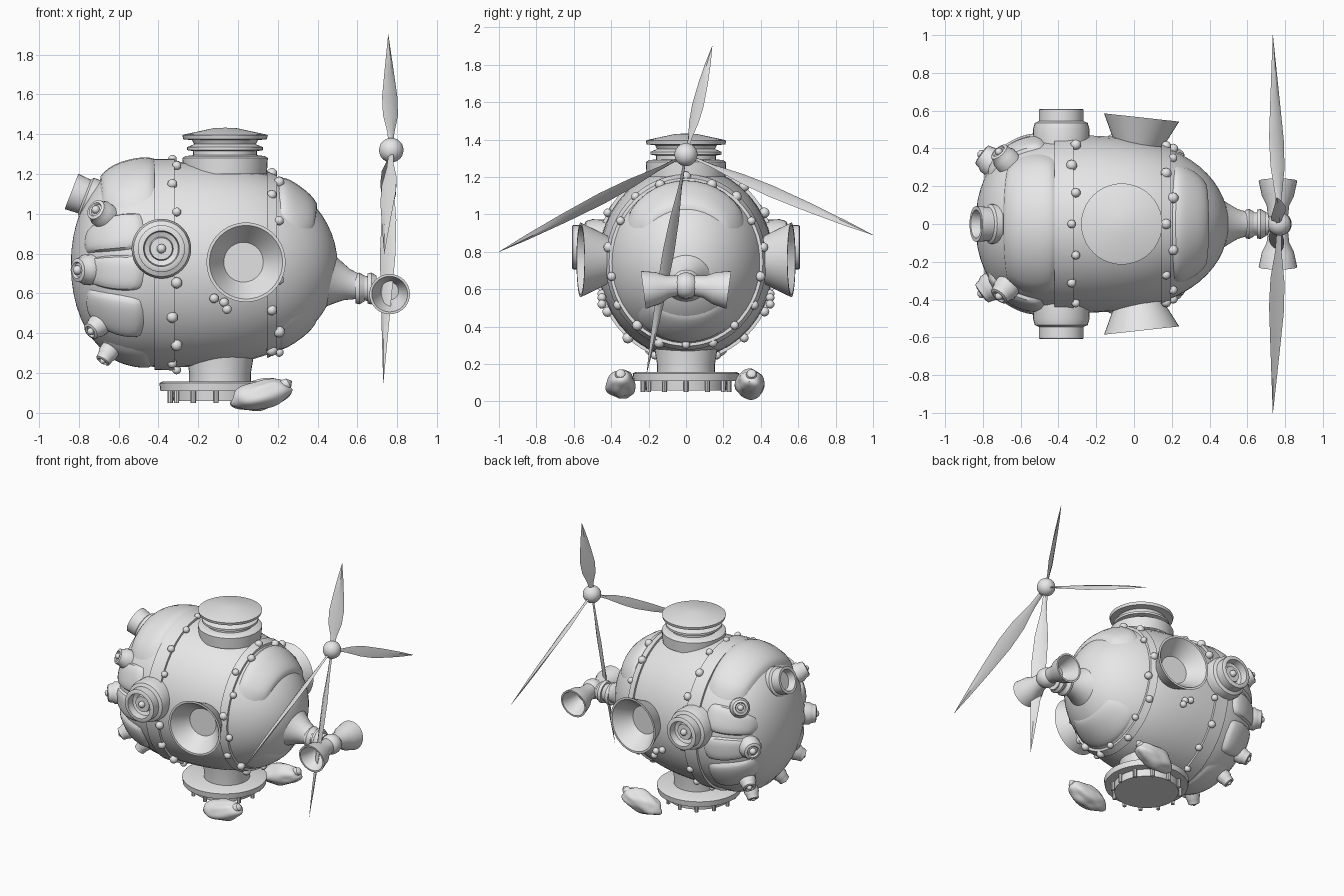
import bpy, bmesh, math, random
from mathutils import Vector, noise

random.seed(4)
old_cube = bpy.data.objects.get("Cube")
if old_cube:
    bpy.data.objects.remove(old_cube, do_unlink=True)

metal = bpy.data.materials.new("plain_grey")
metal.use_nodes = True
GREY = (0.8, 0.8, 0.8, 1)
metal.diffuse_color = GREY
metal.node_tree.nodes["Principled BSDF"].inputs["Base Color"].default_value = GREY
parts = []


def finish(name, bm):
    """Turn a bmesh into a named, coloured object."""
    bmesh.ops.remove_doubles(bm, verts=bm.verts, dist=0.0005)
    bmesh.ops.recalc_face_normals(bm, faces=bm.faces)
    mesh = bpy.data.meshes.new(name)
    bm.to_mesh(mesh)
    bm.free()
    mesh.materials.append(metal)
    obj = bpy.data.objects.new(name, mesh)
    bpy.context.collection.objects.link(obj)
    parts.append(obj)
    return obj


def loft(name, rows, closed=True, caps=False):
    """Skin a list of point rows."""
    bm = bmesh.new()
    rings = [[bm.verts.new(p) for p in row] for row in rows]
    count = len(rings[0])
    for low, high in zip(rings, rings[1:]):
        for i in range(count if closed else count - 1):
            j = (i + 1) % count
            bm.faces.new((low[i], low[j], high[j], high[i]))
    if caps:
        bm.faces.new(rings[0])
        bm.faces.new(rings[-1])
    return finish(name, bm)


def lathe(name, profile, origin, axis=(0, 0, 1), sides=32):
    """Revolve (radius, height) pairs about an axis."""
    turn = Vector(axis).to_track_quat('Z', 'Y')
    rows = []
    for radius, height in profile:
        ring = [Vector((radius * math.cos(a), radius * math.sin(a), height))
                for a in (math.tau * i / sides for i in range(sides))]
        rows.append([Vector(origin) + turn @ p for p in ring])
    return loft(name, rows)


def ball(name, centre, radius, detail=2):
    bm = bmesh.new()
    bmesh.ops.create_icosphere(bm, subdivisions=detail, radius=radius)
    bmesh.ops.translate(bm, verts=bm.verts, vec=Vector(centre))
    return finish(name, bm)


# Hull shape: rounded rear, long tapering front
MID_X, MID_Z, REAR, FRONT = -0.35, 0.745, 0.49, 0.85


def hull(x, degrees, lift=0.0):
    """Point on the hull; 0 is the front side, 90 the top."""
    u, power = ((MID_X - x) / REAR, 3) if x < MID_X else ((x - MID_X) / FRONT, 2.76)
    size = math.sqrt(max(0.0, 1 - u ** power))
    a = math.radians(degrees)
    return Vector((x, -(0.47 * size + lift) * math.cos(a),
                   MID_Z + (0.515 * size + lift) * math.sin(a)))


def hull_normal(x, degrees):
    along = hull(x + 0.01, degrees) - hull(x - 0.01, degrees)
    around = hull(x, degrees + 2) - hull(x, degrees - 2)
    n = along.cross(around).normalized()
    outward = hull(x, degrees) - Vector((MID_X, 0, MID_Z))
    return n if n.dot(outward) > 0 else -n


stations = [MID_X - REAR * math.sin(math.pi / 2 * (1 - i / 14)) for i in range(14)]
stations += [MID_X + FRONT * math.sin(math.pi / 2 * i / 18) for i in range(19)]
loft("hull", [[hull(x, a) for a in range(0, 360, 8)] for x in stations])


def pad(name, x0, x1, a0, a1, height):
    """Puffed plate that follows the hull."""
    n = 14
    rows = []
    for i in range(n + 1):
        u = 2 * i / n - 1
        row = []
        for j in range(n + 1):
            v = 2 * j / n - 1
            # squeeze the square grid into a rounded outline
            su, sv = u * math.sqrt(1 - v * v / 4), v * math.sqrt(1 - u * u / 4)
            x = (x0 + x1 + su * (x1 - x0)) / 2
            a = (a0 + a1 + sv * (a1 - a0)) / 2
            puff = height * ((1 - u ** 4) * (1 - v ** 4)) ** 0.5 - 0.006
            row.append(hull(x, a) + hull_normal(x, a) * puff)
        rows.append(row)
    return loft(name, rows, closed=False)


pad("rear_top_pad", -0.7, -0.4, 34, 146, 0.035)
pad("front_top_pad", 0.2, 0.4, 28, 152, 0.03)
pad("front_lower_pad", 0.2, 0.4, -140, -40, 0.015)
pad("rear_bottom_pad", -0.7, -0.43, -125, -55, 0.015)
for side, flip in (("right", False), ("left", True)):
    for label, x0, a0, a1 in (("upper", -0.78, 8, 32), ("middle", -0.8, -16, 6),
                              ("lower", -0.77, -48, -18)):
        lo, hi = (180 - a1, 180 - a0) if flip else (a0, a1)
        pad(f"{side}_{label}_pad", x0, -0.47, lo, hi, 0.03)

# Riveted bands around the hull
for label, x0, x1 in (("rear", -0.42, -0.32), ("front", 0.145, 0.195)):
    edge = [(x0, -0.02), (x0, 0.016), (x1, 0.016), (x1, -0.02)]
    loft(label + "_band", [[hull(x, a, lift) for a in range(0, 360, 6)] for x, lift in edge])
    for i in range(18):
        x = x1 + 0.012 if i % 2 else (x0 + x1) / 2
        if label == "rear" and i % 2 == 0:
            x = x1 - 0.01
        a = i * 20 + 10
        ball(f"{label}_rivet_{i + 1}", hull(x, a, 0.014), random.uniform(0.022, 0.03))

# Top hatch
lathe("top_hatch", [(0.21, -0.06), (0.215, 0.02), (0.2, 0.03), (0.16, 0.035), (0.16, 0.055),
                    (0.19, 0.06), (0.19, 0.075), (0.155, 0.09), (0.165, 0.11), (0.21, 0.115),
                    (0.215, 0.135), (0.2, 0.14), (0.06, 0.17), (0, 0.173)], (-0.065, 0, 1.26), sides=40)

# Bottom stem, flange and studded base
BASE_X = -0.11
lathe("bottom_stem", [(0.155, 0.12), (0.155, 0.2), (0.175, 0.32)], (-0.09, 0, 0))
lathe("base_flange", [(0, 0.11), (0.28, 0.11), (0.285, 0.15), (0.27, 0.157), (0, 0.157)],
      (BASE_X, 0, 0), sides=40)
lathe("base_plate", [(0, 0.06), (0.215, 0.06), (0.22, 0.11)], (BASE_X, 0, 0), sides=40)
for i in range(12):
    a = math.tau * i / 12
    spot = (BASE_X + 0.23 * math.cos(a), 0.23 * math.sin(a), 0.05)
    lathe(f"base_stud_{i + 1}", [(0, 0), (0.013, 0), (0.013, 0.07)], spot, sides=8)

# Side trumpets, portholes, brackets and lumpy feet
for side, s in (("right", -1), ("left", 1)):
    lathe(side + "_trumpet", [(0, 0.07), (0.1, 0.07), (0.185, 0.185), (0.2, 0.185), (0.11, 0)],
          (0.02, s * 0.38, 0.757), (0.11, s, 0), 40)
    lathe(side + "_porthole", [(0.145, 0), (0.15, 0.1), (0.14, 0.135), (0.118, 0.145),
                               (0.118, 0.205), (0.11, 0.21), (0.09, 0.21), (0.085, 0.16),
                               (0.06, 0.15), (0.055, 0.17), (0, 0.17)],
          (-0.385, s * 0.4, 0.825), (0, s, 0))
    ball(side + "_porthole_knob", (-0.385, s * 0.575, 0.825), 0.024)
    for i, (dx, dz) in enumerate(((-0.05, 0.02), (0, 0), (0.015, -0.035))):
        ball(f"{side}_bracket_{i + 1}", (-0.07 + dx, s * 0.45, 0.555 + dz), 0.024)

    foot = ball(side + "_foot", (0, 0, 0), 1, 4)
    for v in foot.data.vertices:
        p = v.co * (1 + 0.16 * noise.noise(v.co * 1.6 + Vector((s, 0, 3))))
        v.co = Vector((0.115 + 0.15 * p.x, s * 0.345 + 0.078 * p.y,
                       0.092 + 0.075 * p.z + 0.025 * p.x))
    lathe(side + "_toe", [(0.035, 0), (0.025, 0.04), (0, 0.06)], (0.22, s * 0.35, 0.13), (1, 0, 0.6), 12)

# Rear lamp
lathe("rear_lamp", [(0.105, 0), (0.105, 0.12), (0.09, 0.13), (0.095, 0.2), (0.075, 0.2),
                    (0.065, 0.15), (0, 0.15)], (-0.65, 0, 1.04), (-0.18, 0, 0.07))

# Small domed ports on both rear flanks: x, angle, radius
PORTS = ((-0.67, 34, 0.062), (-0.745, -4, 0.07), (-0.69, -45, 0.052), (-0.64, -68, 0.045))
for i, (x, angle, r) in enumerate(PORTS):
    for side, a in (("right", angle), ("left", 180 - angle)):
        n = hull_normal(x, a)
        lathe(f"{side}_port_{i + 1}", [(r * 1.1, -0.04), (r * 1.1, 0.03), (r * 0.95, 0.045),
                                       (r * 0.85, 0.075), (r * 0.6, 0.08), (r * 0.5, 0.07),
                                       (0, 0.07)], hull(x, a), n, 20)
        ball(f"{side}_port_knob_{i + 1}", hull(x, a) + n * 0.075, r * 0.35)

# Tail neck with collars and twin nozzles
lathe("tail_neck", [(0.21, 0), (0.15, 0.07), (0.115, 0.12), (0.08, 0.18), (0.062, 0.24),
                    (0.06, 0.34)], (0.37, 0, 0.68), (1, 0, -0.2))
for x in (0.59, 0.65):
    lathe("tail_collar", [(0, 0), (0.075, 0), (0.08, 0.02), (0.065, 0.045), (0, 0.045)],
          (x, 0, 0.625), (1, 0, 0), 20)
ball("nozzle_hub", (0.765, 0, 0.62), 0.07, 3)
for side, s in (("right", -1), ("left", 1)):
    lathe(side + "_nozzle", [(0, 0.1), (0.045, 0.1), (0.09, 0.22), (0.102, 0.22), (0.085, 0.14),
                             (0.06, 0.09), (0.05, 0)], (0.762, s * 0.01, 0.625), (0, s, -0.13))

# Propeller: four tapering twisted blades round a ball hub
HUB = Vector((0.77, 0, 1.32))
ball("propeller_hub", HUB, 0.062, 3)
TIPS = ((0.755, 0.14, 1.9), (0.735, 1, 0.89), (0.735, -1, 0.8), (0.73, -0.21, 0.15))
CHORDS = ((0.03, 0.014), (0.15, 0.02), (0.3, 0.045), (0.45, 0.05), (0.65, 0.036), (0.85, 0.018), (1, 0.001))
for number, tip in enumerate(TIPS):
    span = Vector(tip) - HUB
    along = span.normalized()
    across = along.cross(Vector((1, 0, 0))).normalized()
    fore = across.cross(along)
    rows = []
    for t, half in CHORDS:
        pitch = math.radians(65 - 30 * t)
        wide = across * math.cos(pitch) + fore * math.sin(pitch)
        thick = wide.cross(along) * min(0.012, half * 0.4)
        middle = HUB + span * t
        rows.append([middle + wide * half, middle + thick, middle - wide * half, middle - thick])
    loft(f"propeller_blade_{number + 1}", rows, caps=True)

# Smooth shading with crisp edges
bpy.ops.object.select_all(action='DESELECT')
for obj in parts:
    obj.select_set(True)
bpy.context.view_layer.objects.active = parts[0]
bpy.ops.object.shade_smooth_by_angle(angle=math.radians(35))
